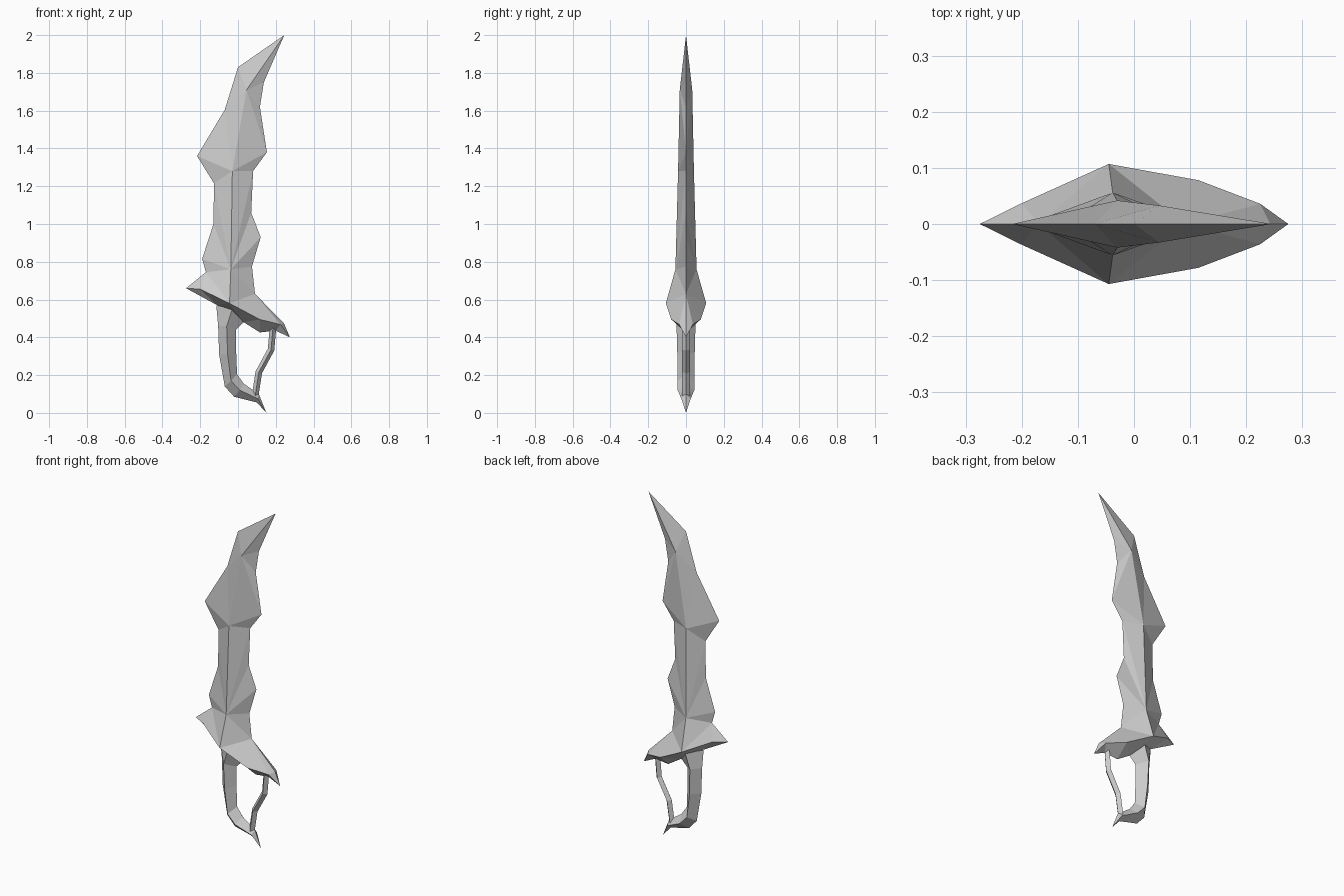
import bpy
import bmesh

cube = bpy.data.objects.get("Cube")
if cube:
    bpy.data.objects.remove(cube)

steel = bpy.data.materials.new("grey_steel")
steel.use_nodes = True
grey = (0.6, 0.6, 0.6, 1)
steel.diffuse_color = grey
bsdf = next(n for n in steel.node_tree.nodes if n.type == 'BSDF_PRINCIPLED')
bsdf.inputs["Base Color"].default_value = grey
bsdf.inputs["Roughness"].default_value = 0.8


def stitch(tris, a, b, steps):
    """Join two polylines with triangles, advancing along a or b at each step."""
    i = j = 0
    for s in steps:
        if s == "a":
            tris.append((a[i], b[j], a[i + 1]))
            i += 1
        else:
            tris.append((a[i], b[j], b[j + 1]))
            j += 1


def mirrored(name, faces):
    """Make an object from half its faces, mirrored across y = 0."""
    bm = bmesh.new()
    for f in faces:
        bm.faces.new([bm.verts.new(p) for p in f])
    bmesh.ops.remove_doubles(bm, verts=bm.verts[:], dist=0.0005)
    geom = bm.verts[:] + bm.edges[:] + bm.faces[:]
    bmesh.ops.mirror(bm, geom=geom, axis='Y', merge_dist=0.0005)
    bmesh.ops.recalc_face_normals(bm, faces=bm.faces[:])
    mesh = bpy.data.meshes.new(name)
    bm.to_mesh(mesh)
    bm.free()
    mesh.materials.append(steel)
    obj = bpy.data.objects.new(name, mesh)
    bpy.context.collection.objects.link(obj)
    return obj


def flat(points):
    return [(x, 0, z) for x, z in points]


def loft(name, ribs):
    """Four-sided bar from ribs of (outer, middle, inner, half depth)."""
    rows = [((o[0], 0, o[1]), (m[0], -y, m[1]), (i[0], 0, i[1])) for o, m, i, y in ribs]
    faces = [rows[0], rows[-1]]
    for p, q in zip(rows, rows[1:]):
        for k in (0, 1):
            faces.append((p[k], p[k + 1], q[k + 1], q[k]))
    # collapse repeated corners where the bar runs to a point
    faces = [tuple(dict.fromkeys(f)) for f in faces]
    return mirrored(name, [f for f in faces if len(f) > 2])


# Blade and guard share one faceted skin
ridge = [(-0.045, -0.107, 0.58), (-0.038, -0.056, 0.76), (-0.03, -0.042, 1.28),
         (0.045, -0.033, 1.71), (0.245, 0, 2.0)]
back_edge = flat([(-0.17, 0.745), (-0.19, 0.815), (-0.13, 1.0), (-0.127, 1.215),
                  (-0.217, 1.36), (-0.07, 1.605), (0, 1.83)])
cutting_edge = flat([(0.09, 0.63), (0.074, 0.775), (0.12, 0.93), (0.07, 1.06),
                     (0.08, 1.28), (0.153, 1.38), (0.116, 1.62), (0.137, 1.75)])
rim = [(-0.275, 0, 0.66), (-0.2, -0.037, 0.655), ridge[0], (0.115, -0.078, 0.495),
       (0.225, -0.036, 0.468), (0.275, 0, 0.40)]
keel = flat([(-0.11, 0.57), (0.03, 0.48), (0.116, 0.426), (0.2, 0.435)])
skin = []
stitch(skin, ridge, back_edge, "abbbabbaba")
stitch(skin, ridge, cutting_edge, "abbbbababba")
stitch(skin, rim[2::-1], back_edge[:1], "aa")
stitch(skin, rim[2:], [cutting_edge[0], (0.243, 0, 0.475)], "aaba")
stitch(skin, rim, keel, "aabababa")
mirrored("blade_and_guard", skin)

# Grip, curving into a pointed pommel
loft("grip", [
    ((-0.115, 0.57), (-0.03, 0.55), (0.03, 0.48), 0.052),
    ((-0.105, 0.46), (-0.06, 0.46), (-0.01, 0.44), 0.05),
    ((-0.1, 0.31), (-0.055, 0.31), (-0.01, 0.33), 0.046),
    ((-0.07, 0.14), (-0.037, 0.17), (-0.005, 0.205), 0.045),
    ((-0.02, 0.085), (0.01, 0.12), (0.03, 0.155), 0.044),
    ((0.1, 0.055), (0.105, 0.075), (0.11, 0.10), 0.025),
    ((0.15, 0.0), (0.15, 0.0), (0.15, 0.0), 0),
])

# Slim bar protecting the knuckles
bar = [(0.185, 0.45), (0.175, 0.335), (0.11, 0.215), (0.09, 0.085)]
loft("knuckle_bar", [((x + 0.017, z - 0.005), (x, z), (x - 0.017, z + 0.005), 0.02)
                     for x, z in bar])
